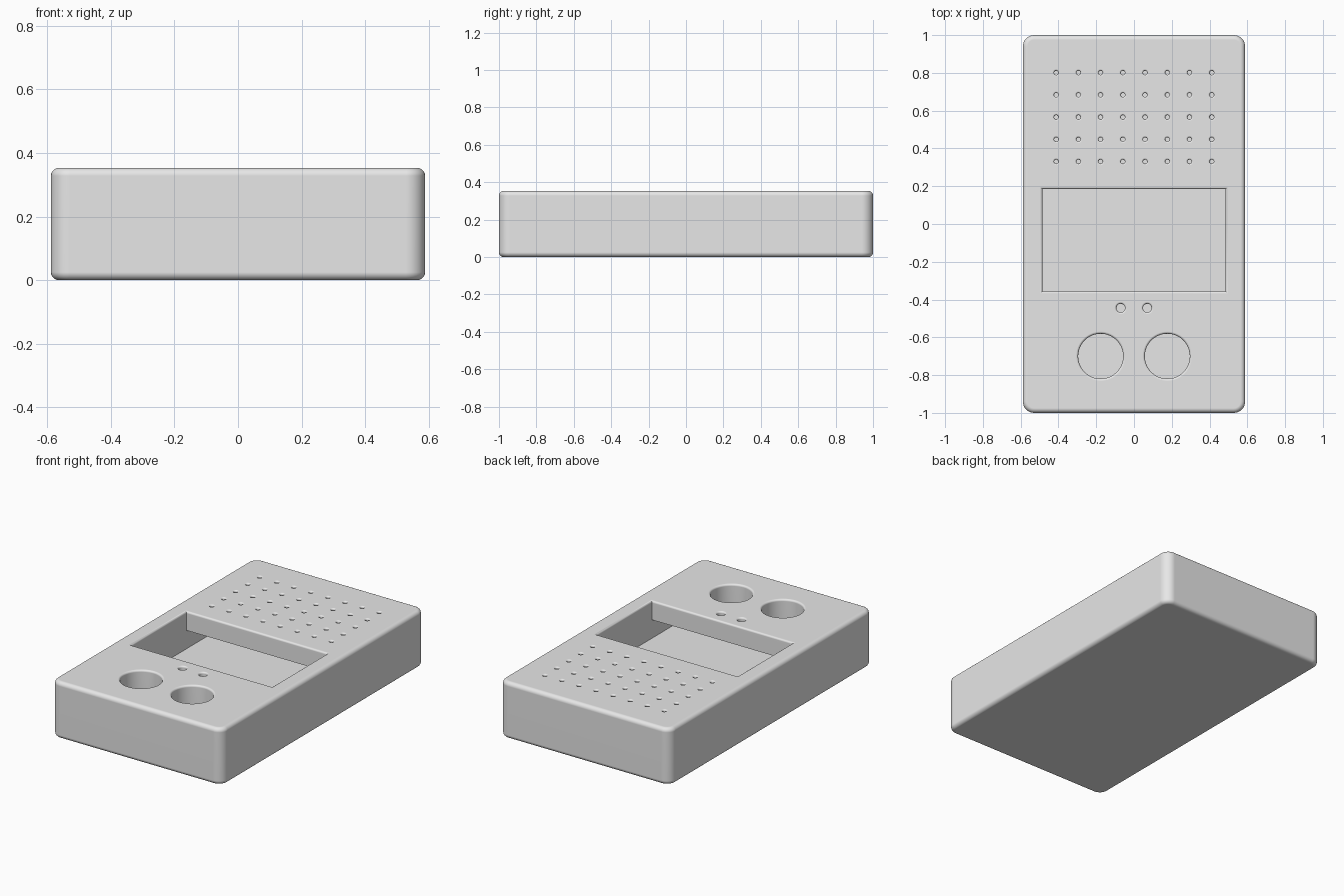
import bpy, bmesh, math

if "Cube" in bpy.data.objects:
    bpy.data.objects.remove(bpy.data.objects["Cube"], do_unlink=True)

UNIT = 2 / 17                      # design module: the case is 10 x 17 x 3 modules
W, L, H = 10 * UNIT, 2.0, 3 * UNIT

grey = bpy.data.materials.new("plain grey")
grey.use_nodes = True
grey.diffuse_color = (0.8, 0.8, 0.8, 1)
grey.node_tree.nodes["Principled BSDF"].inputs["Base Color"].default_value = (0.8, 0.8, 0.8, 1)


def make_object(name, bm):
    bmesh.ops.recalc_face_normals(bm, faces=bm.faces)
    mesh = bpy.data.meshes.new(name)
    bm.to_mesh(mesh)
    bm.free()
    mesh.materials.append(grey)
    obj = bpy.data.objects.new(name, mesh)
    bpy.context.collection.objects.link(obj)
    return obj


def add_box(bm, x0, x1, y0, y1, z0, z1):
    verts = bmesh.ops.create_cube(bm, size=1)["verts"]
    for v in verts:
        v.co = ((x0 + x1) / 2 + v.co.x * (x1 - x0),
                (y0 + y1) / 2 + v.co.y * (y1 - y0),
                (z0 + z1) / 2 + v.co.z * (z1 - z0))


def round_edges(bm, test, radius, segments):
    edges = [e for e in bm.edges if test(e.verts[0].co, e.verts[1].co)]
    bmesh.ops.bevel(bm, geom=edges, offset=radius, segments=segments,
                    profile=0.5, affect='EDGES')


def add_opening(bm, outline, fillet, bottom):
    """Plug that cuts an opening with a rounded rim; outline(d) is a loop grown by d."""
    levels = [(0, bottom)]
    for i in range(5):
        t = math.radians(90) * i / 4
        levels.append((fillet * (1 - math.cos(t)), H - fillet + fillet * math.sin(t)))
    levels.append((fillet, H + 0.05))
    rings = [[bm.verts.new((x, y, z)) for x, y in outline(d)] for d, z in levels]
    for low, high in zip(rings, rings[1:]):
        for i in range(len(low)):
            j = (i + 1) % len(low)
            bm.faces.new((low[i], low[j], high[j], high[i]))
    bm.faces.new(rings[0][::-1])
    bm.faces.new(rings[-1])


def circle(cx, cy, r, n):
    return lambda d: [(cx + (r + d) * math.cos(math.tau * i / n),
                       cy + (r + d) * math.sin(math.tau * i / n)) for i in range(n)]


def rectangle(x0, x1, y0, y1):
    return lambda d: [(x0 - d, y0 - d), (x1 + d, y0 - d), (x1 + d, y1 + d), (x0 - d, y1 + d)]


# Outer case with rounded corners and softened top and bottom rims
bm = bmesh.new()
add_box(bm, -W / 2, W / 2, -L / 2, L / 2, 0, H)
round_edges(bm, lambda a, b: abs(a.z - b.z) > H / 2, 0.06, 8)
round_edges(bm, lambda a, b: abs(a.z - b.z) < 1e-4, 0.025, 5)
case = make_object("case", bm)

# Hollow interior
bm = bmesh.new()
add_box(bm, -0.488, 0.488, -0.88, 0.88, UNIT, H - UNIT)
cavity = make_object("cavity_cutter", bm)

# Screen window, knob holes, indicator holes and speaker grille
bm = bmesh.new()
bottom = H - 1.3 * UNIT
add_opening(bm, rectangle(-0.485, 0.485, -0.357, 0.185), 0.012, bottom)
for side in (-1, 1):
    add_opening(bm, circle(side * 1.5 * UNIT, -0.7, 0.119, 64), 0.012, bottom)
    add_opening(bm, circle(side * 0.6 * UNIT, -0.445, 0.023, 24), 0.01, bottom)
for row in range(5):
    for col in range(8):
        add_opening(bm, circle((col - 3.5) * UNIT, 0.33 + row * UNIT, 0.011, 16), 0.009, bottom)
openings = make_object("opening_cutter", bm)

for cutter in (cavity, openings):
    cutter.hide_render = True
    cut = case.modifiers.new("cut", 'BOOLEAN')
    cut.operation, cut.solver, cut.object = 'DIFFERENCE', 'EXACT', cutter
    bpy.context.view_layer.objects.active = case
    bpy.ops.object.modifier_apply(modifier=cut.name)
    bpy.data.objects.remove(cutter, do_unlink=True)

# Smooth fillets while keeping the flat panels flat
bpy.ops.object.select_all(action='DESELECT')
case.select_set(True)
bpy.context.view_layer.objects.active = case
bpy.ops.object.shade_smooth_by_angle(angle=math.radians(35))
weighted = case.modifiers.new("flat panels", 'WEIGHTED_NORMAL')
weighted.keep_sharp = True
